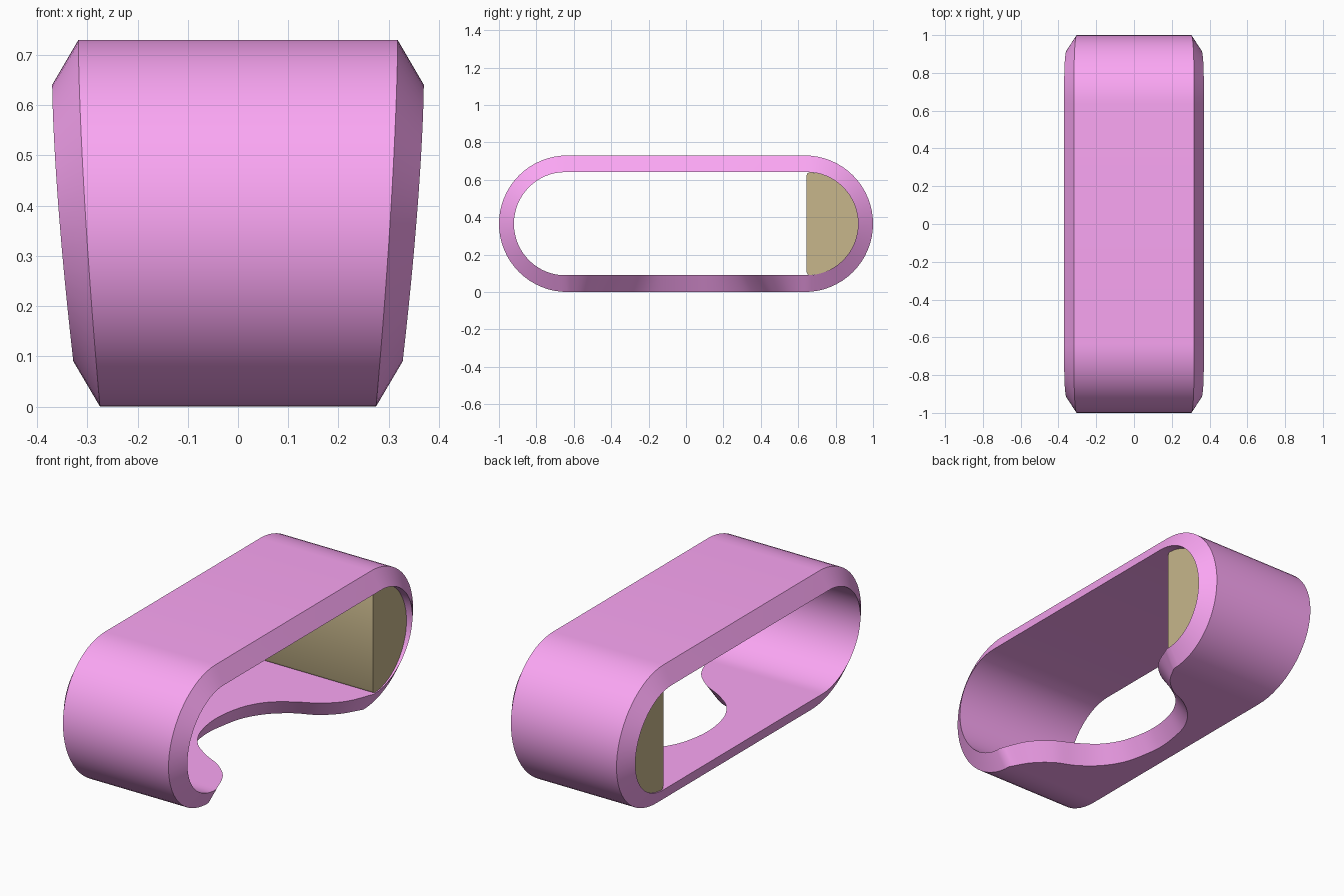
import bpy, bmesh, math
from mathutils import Vector

if "Cube" in bpy.data.objects:
    bpy.data.objects.remove(bpy.data.objects["Cube"])

H, OUT_FLAT, OUT_R = 0.73, 0.635, 0.365      # outer stadium
IN_FLAT, IN_RY, IN_RZ = 0.645, 0.275, 0.276  # inner stadium


def material(name, color):
    m = bpy.data.materials.new(name)
    m.diffuse_color = color
    m.use_nodes = True
    m.node_tree.nodes["Principled BSDF"].inputs["Base Color"].default_value = m.diffuse_color
    return m


def finish(name, bm, mat, angle):
    bmesh.ops.recalc_face_normals(bm, faces=bm.faces)
    me = bpy.data.meshes.new(name)
    bm.to_mesh(me)
    bm.free()
    ob = bpy.data.objects.new(name, me)
    bpy.context.collection.objects.link(ob)
    me.materials.append(mat)
    bpy.ops.object.select_all(action='DESELECT')
    ob.select_set(True)
    bpy.context.view_layer.objects.active = ob
    bpy.ops.object.shade_smooth_by_angle(angle=math.radians(angle))
    return ob


def half_width(z, low, high, z0, z1):
    t = min(1, max(0, (z - z0) / (z1 - z0)))
    return low + (high - low) * (1 - (1 - t) ** 1.5)


def w_out(z):
    return half_width(z, 0.275, 0.318, 0, H)


def w_in(z):
    return half_width(z, 0.328, 0.37, 0.09, 0.64)


def spline(points, steps):
    pts = [Vector(p) for p in points]
    pts = [2 * pts[0] - pts[1]] + pts + [2 * pts[-1] - pts[-2]]
    res = []
    for a, b, c, d in zip(pts, pts[1:], pts[2:], pts[3:]):
        for i in range(steps):
            t = i / steps
            res.append(0.5 * (2 * b + (c - a) * t + (2 * a - 5 * b + 4 * c - d) * t * t
                              + (3 * b - a - 3 * c + d) * t ** 3))
    return res + [pts[-2]]


# Bell-shaped cutout in the bottom: inner y, inner x, outer y, outer x
half = [(0.10, -0.115, 0.10, -0.165), (0.20, -0.085, 0.225, -0.135),
        (0.29, -0.025, 0.33, -0.07), (0.36, 0.07, 0.41, 0.025),
        (0.42, 0.18, 0.46, 0.13), (0.51, 0.27, 0.535, 0.215),
        (0.645, 0.328, 0.635, 0.275)]
half4 = [Vector(p) for p in half]
mirrored = [(-a, b, -c, d) for a, b, c, d in reversed(half)]
notch = spline(mirrored + [(0, -0.125, 0, -0.175)] + half, 6)

# Cross-sections round the loop: (inner y, z, right x), (outer y, z, right x)
sections = [((n[0], 0.09, n[1]), (n[2], 0.0, n[3])) for n in notch]


def end_arc(sign, start, stop, n=32):
    for i in range(start, stop):
        a = -math.pi / 2 + math.pi * i / n
        c, s = math.cos(a), math.sin(a)
        zi, zo = 0.365 + IN_RZ * s, OUT_R + OUT_R * s
        yield ((sign * (IN_FLAT + IN_RY * c), zi, w_in(zi)),
               (sign * (OUT_FLAT + OUT_R * c), zo, w_out(zo)))


sections += list(end_arc(1, 1, 33))
sections += list(end_arc(-1, 1, 33))[::-1]

# Strap loop with rims sloping from the inner to the outer surface
bm = bmesh.new()
rings = []
for (yi, zi, xi), (yo, zo, xo) in sections:
    rings.append([bm.verts.new(p) for p in ((-w_in(zi), yi, zi), (xi, yi, zi),
                                            (xo, yo, zo), (-w_out(zo), yo, zo))])
for r, s in zip(rings, rings[1:] + rings[:1]):
    for k in range(4):
        bm.faces.new((r[k], r[(k + 1) % 4], s[(k + 1) % 4], s[k]))
finish("strap_loop", bm, material("pink", (0.96, 0.38, 0.9, 1)), 30)

# D-shaped block filling the back end of the loop
bm = bmesh.new()
profile = [(0.645, 0.105), (0.65, 0.094), (0.66, 0.09)]
for i in range(2, 31):
    a = -math.pi / 2 + math.pi * i / 32
    profile.append((IN_FLAT + IN_RY * math.cos(a), 0.365 + IN_RZ * math.sin(a)))
profile += [(0.66, 0.64), (0.65, 0.636), (0.645, 0.625)]
face = bm.faces.new([bm.verts.new((-0.322, y, z)) for y, z in profile])
ext = bmesh.ops.extrude_face_region(bm, geom=[face], use_keep_orig=True)
bmesh.ops.translate(bm, vec=(0.644, 0, 0),
                    verts=[v for v in ext["geom"] if isinstance(v, bmesh.types.BMVert)])
finish("end_block", bm, material("brown", (0.57, 0.47, 0.26, 1)), 30)
